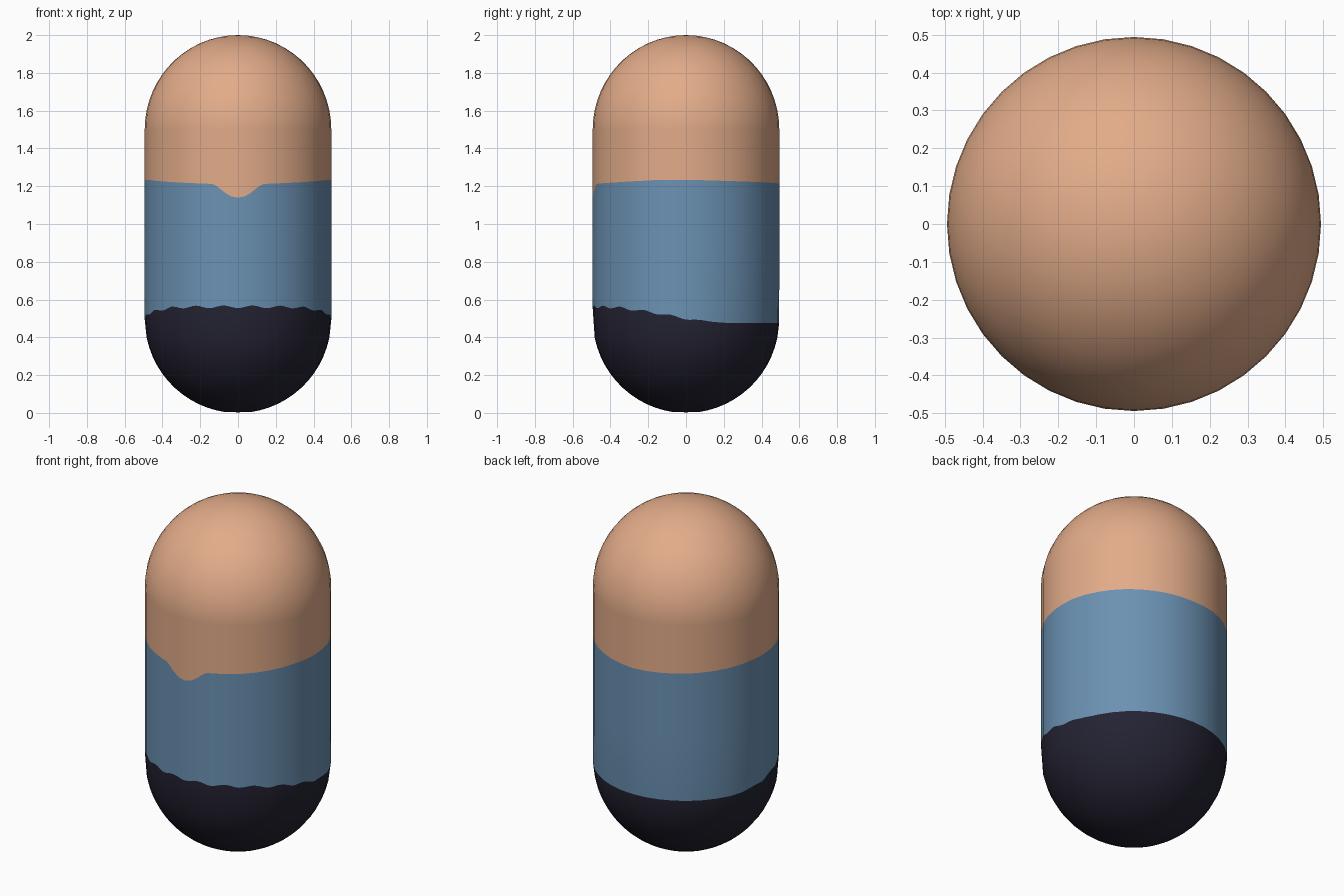
import bpy, bmesh, math
from mathutils import Vector

if "Cube" in bpy.data.objects:
    bpy.data.objects.remove(bpy.data.objects["Cube"])

R, SIDES, SUB = 0.494, 40, 4          # radius, facets, columns per facet
N = SIDES * SUB
LOW, HIGH = 0.5, 1.5                  # centres of the two round ends


def material(name, color):
    m = bpy.data.materials.new(name)
    m.diffuse_color = (*color, 1)
    m.use_nodes = True
    m.node_tree.nodes["Principled BSDF"].inputs["Base Color"].default_value = m.diffuse_color
    return m


def curve(points, x):
    """Straight-line interpolation through a few points."""
    for (x0, y0), (x1, y1) in zip(points, points[1:]):
        if x <= x1:
            return y0 + (y1 - y0) * (x - x0) / (x1 - x0)
    return points[-1][1]


# Edge heights by angle (degrees) away from the front
HEM = [(0, .562), (38, .56), (53, .55), (66, .535), (78, .52), (90, .497),
       (114, .477), (180, .475)]
NECK = [(0, 1.14), (4, 1.145), (8, 1.165), (13, 1.2), (16, 1.212), (25, 1.215),
        (40, 1.22), (70, 1.232), (100, 1.232), (180, 1.212)]


def hem(a):
    fade = min(1, max(0, (115 - a) / 50))
    return curve(HEM, a) - 0.007 * fade * math.cos(math.radians(20 * a))


def profile_radius(z):
    d = max(LOW - z, z - HIGH, 0)
    return R * math.sqrt(max(0, 1 - (d / 0.5) ** 2))


# Capsule body: rows follow the painted edges exactly
bm = bmesh.new()
lower = [LOW - 0.497 * math.cos(math.radians(t)) for t in range(6, 84, 6)]
upper = [HIGH + 0.5 * math.sin(math.radians(t)) for t in range(0, 90, 6)]
columns, normals = [], []
for i in range(N):
    k, f = divmod(i, SUB)
    p, q = (Vector((math.sin(t), -math.cos(t))) for t in
            (2 * math.pi * k / SIDES, 2 * math.pi * (k + 1) / SIDES))
    d = p.lerp(q, f / SUB)            # columns lie on flat facets
    a = i * 360 / N
    a = min(a, 360 - a)
    h, n = hem(a), curve(NECK, a)
    column = []
    for z in lower + [h, (h + n) / 2, n] + upper:
        r = profile_radius(z)
        column.append(bm.verts.new((d.x * r, d.y * r, z)))
        axis = Vector((0, 0, min(max(z, LOW), HIGH)))
        normals.append((column[-1].co - axis).normalized())
    columns.append(column)
bottom = bm.verts.new((0, 0, 0.003))
top = bm.verts.new((0, 0, 2))
normals += [Vector((0, 0, -1)), Vector((0, 0, 1))]

hem_row = len(lower)
for i, c in enumerate(columns):
    e = columns[(i + 1) % N]
    bm.faces.new((bottom, e[0], c[0])).material_index = 0
    bm.faces.new((top, c[-1], e[-1])).material_index = 2
    for j in range(len(c) - 1):
        face = bm.faces.new((c[j], e[j], e[j + 1], c[j + 1]))
        face.material_index = 0 if j < hem_row else 1 if j < hem_row + 2 else 2
for face in bm.faces:
    face.smooth = True

mesh = bpy.data.meshes.new("capsule_body")
bm.to_mesh(mesh)
bm.free()
mesh.normals_split_custom_set_from_vertices(normals)
for m in (material("dark navy", (.0175, .0165, .033)),
          material("shirt blue", (.147, .285, .448)),
          material("warm skin", (.76, .41, .25))):
    mesh.materials.append(m)
bpy.context.collection.objects.link(bpy.data.objects.new("capsule_body", mesh))
